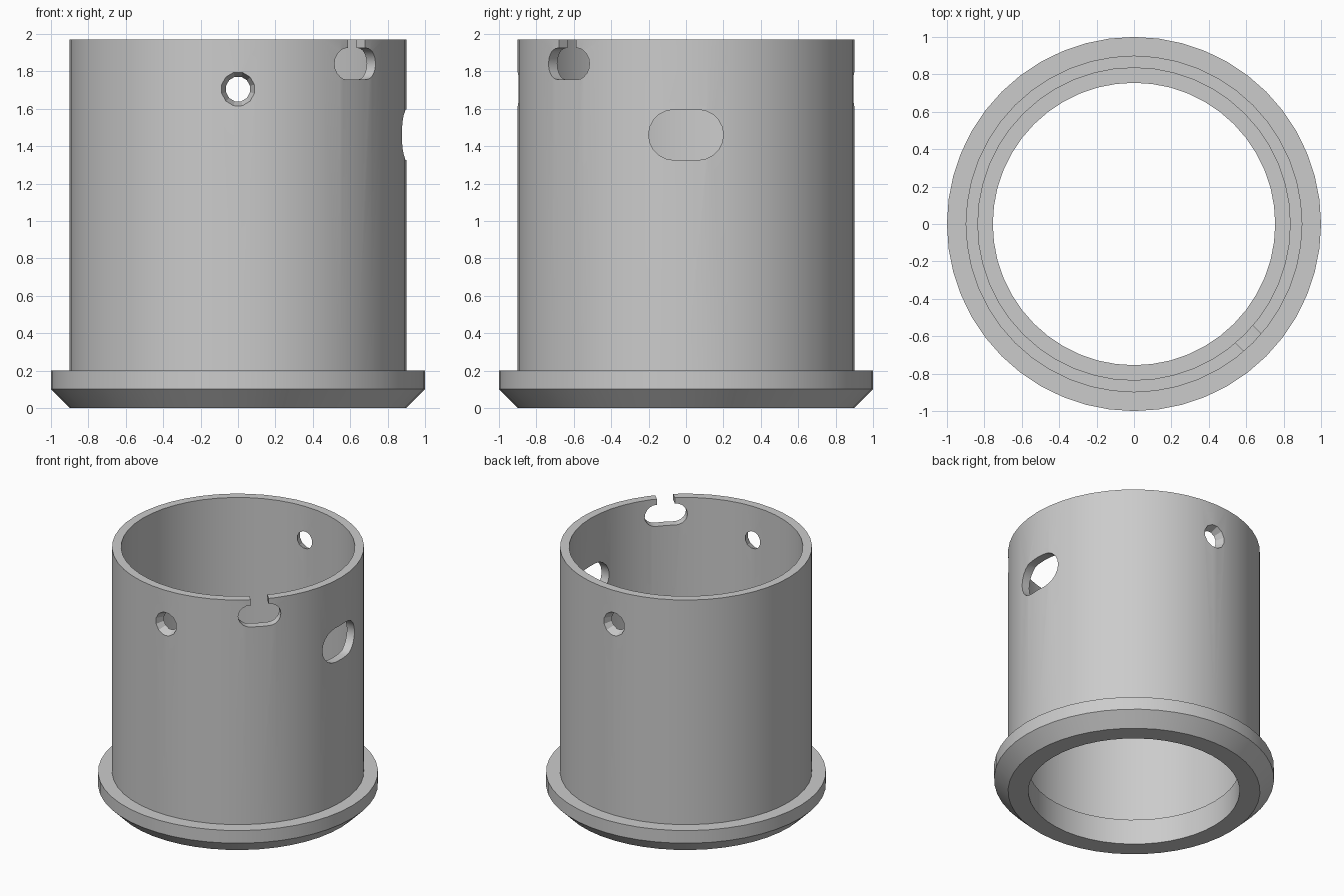
import bpy
from math import pi, sin, cos, radians
from mathutils import Matrix

cube = bpy.data.objects.get("Cube")
if cube:
    bpy.data.objects.remove(cube, do_unlink=True)

SIDES = 48
OUTER, INNER, TOP = 0.9, 0.835, 1.97

grey = bpy.data.materials.new("plain grey")
grey.use_nodes = True
grey.diffuse_color = (0.6, 0.6, 0.6, 1)
grey.node_tree.nodes["Principled BSDF"].inputs["Base Color"].default_value = (0.6, 0.6, 0.6, 1)


def make_object(name, verts, faces):
    mesh = bpy.data.meshes.new(name)
    mesh.from_pydata(verts, [], faces)
    mesh.materials.append(grey)
    obj = bpy.data.objects.new(name, mesh)
    bpy.context.collection.objects.link(obj)
    return obj


def lathe(name, profile):
    """Spin a closed (radius, z) profile around the z axis."""
    n = len(profile)
    verts = [(r * cos(2 * pi * i / SIDES), r * sin(2 * pi * i / SIDES), z)
             for i in range(SIDES) for r, z in profile]
    faces = []
    for i in range(SIDES):
        j = (i + 1) % SIDES
        for k in range(n):
            m = (k + 1) % n
            faces.append((i * n + k, j * n + k, j * n + m, i * n + m))
    return make_object(name, verts, faces)


def radial_prism(name, outline, angle, z, near=0.7, far=1.1, near_scale=1.0):
    """Extrude a (sideways, up) outline outward along the given heading."""
    n = len(outline)
    verts = [(near, s * near_scale, u * near_scale) for s, u in outline]
    verts += [(far, s, u) for s, u in outline]
    faces = [tuple(reversed(range(n))), tuple(range(n, 2 * n))]
    faces += [(i, (i + 1) % n, n + (i + 1) % n, n + i) for i in range(n)]
    obj = make_object(name, verts, faces)
    obj.data.transform(Matrix.Translation((0, 0, z)) @ Matrix.Rotation(radians(angle), 4, 'Z'))
    obj.hide_render = True
    return obj


def stadium(half_width, radius, steps=10):
    """Outline of a slot with round ends; half_width == radius gives a circle."""
    pts = []
    for side, start in ((1, -pi / 2), (-1, pi / 2)):
        for i in range(steps + 1):
            a = start + pi * i / steps
            pts.append((side * (half_width - radius) + radius * cos(a), radius * sin(a)))
    return pts


def circle(radius, sides=12):
    return [(radius * cos(2 * pi * (i + 0.5) / sides), radius * sin(2 * pi * (i + 0.5) / sides))
            for i in range(sides)]


# Tube with a chamfered foot flange and an inner ledge
sleeve = lathe("flanged_sleeve", [
    (0.755, 0), (OUTER, 0), (1, 0.1), (1, 0.2), (OUTER, 0.2),
    (OUTER, TOP), (INNER, TOP), (INNER, 0.2), (0.755, 0.2)])

cutters = []
# Countersunk screw holes, front and back
for label, heading in (("front", -90), ("back", 90)):
    cutters.append(radial_prism(label + "_hole_cutter", circle(0.112), heading, 1.705,
                                near=0.78, far=0.95, near_scale=0.42))
# Oval window on the side
cutters.append(radial_prism("window_cutter", stadium(0.2, 0.135), 0, 1.46))
# Keyhole slot: round-ended pocket with a channel open to the rim
cutters.append(radial_prism("pocket_cutter", stadium(0.155, 0.085), -45, 1.84))
channel = [(-0.065, 0), (0.065, 0), (0.065, 0.3), (-0.065, 0.3)]
cutters.append(radial_prism("channel_cutter", channel, -45, 1.85))

bpy.context.view_layer.objects.active = sleeve
for cutter in cutters:
    mod = sleeve.modifiers.new(cutter.name, 'BOOLEAN')
    mod.operation = 'DIFFERENCE'
    mod.solver = 'EXACT'
    mod.object = cutter
    bpy.ops.object.modifier_apply(modifier=mod.name)
    bpy.data.objects.remove(cutter, do_unlink=True)

# Smooth curved walls, crisp rims
for obj in bpy.context.selected_objects:
    obj.select_set(False)
sleeve.select_set(True)
bpy.ops.object.shade_smooth_by_angle(angle=radians(28))
